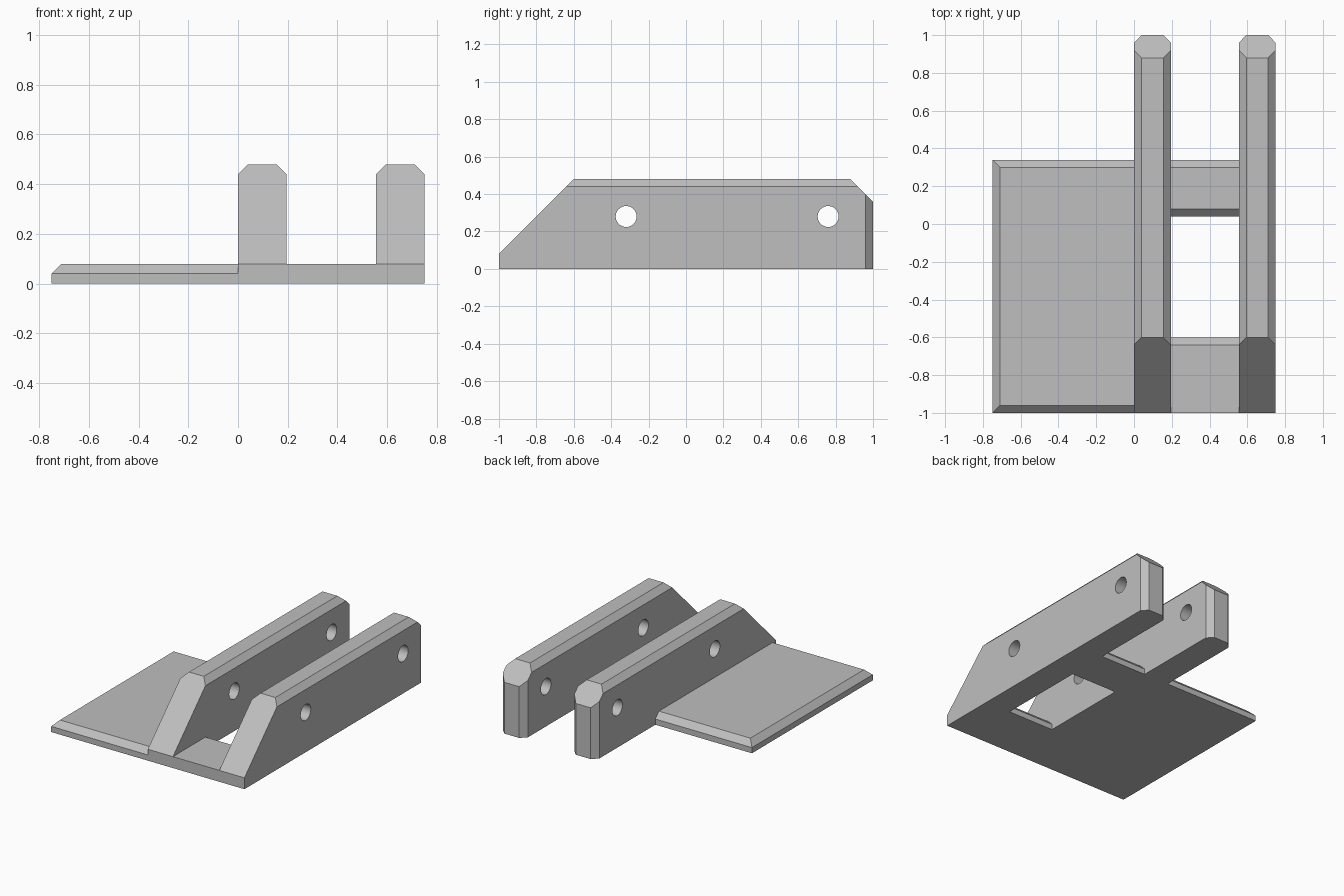
import bpy, bmesh, math
from mathutils import Vector, Matrix

if "Cube" in bpy.data.objects:
    bpy.data.objects.remove(bpy.data.objects["Cube"])

grey = bpy.data.materials.new("light grey")
grey.diffuse_color = (0.52, 0.52, 0.52, 1)
grey.use_nodes = True
grey.node_tree.nodes["Principled BSDF"].inputs["Base Color"].default_value = grey.diffuse_color


def block(name, lo, hi, cuts=(), open_x=()):
    """Box from lo to hi, trimmed by planes (point, outward normal); open_x lists joint ends to leave open."""
    lo, hi = Vector(lo), Vector(hi)
    bm = bmesh.new()
    bmesh.ops.create_cube(bm, size=1, matrix=Matrix.Translation((lo + hi) / 2)
                          @ Matrix.Diagonal((*(hi - lo), 1)))
    for point, normal in cuts:
        geom = bm.verts[:] + bm.edges[:] + bm.faces[:]
        cut = bmesh.ops.bisect_plane(bm, geom=geom, plane_co=point, plane_no=normal,
                                     clear_outer=True)["geom_cut"]
        bmesh.ops.edgeloop_fill(bm, edges=[e for e in cut if isinstance(e, bmesh.types.BMEdge)])
    joints = [f for f in bm.faces
              if any(all(abs(v.co.x - x) < 1e-4 for v in f.verts) for x in open_x)]
    bmesh.ops.delete(bm, geom=joints, context='FACES_ONLY')
    bmesh.ops.recalc_face_normals(bm, faces=bm.faces[:])
    mesh = bpy.data.meshes.new(name)
    bm.to_mesh(mesh)
    bm.free()
    mesh.materials.append(grey)
    obj = bpy.data.objects.new(name, mesh)
    bpy.context.collection.objects.link(obj)
    return obj


C, T, H = 0.04, 0.08, 0.48      # chamfer, plate thickness, rail height
W = 0.195                       # rail width
X1, X2 = 0.0, 0.75 - W          # left side of each rail


def rail(name, x):
    obj = block(name, (x, -1, 0), (x + W, 1, H), [
        ((x, -1, T), (0, -1, 1)),               # long front ramp
        ((x, 0.88, H), (0, 1, 1)),              # rear top bevel
        ((x, 0, H - C), (-1, 0, 1)),            # top side bevels
        ((x + W, 0, H - C), (1, 0, 1)),
        ((x, 1 - C, 0), (-1, 1, 0)),            # rear upright bevels
        ((x + W, 1 - C, 0), (1, 1, 0)),
    ])
    # two pin holes through the rail
    for y in (-0.32, 0.76):
        bpy.ops.mesh.primitive_cylinder_add(vertices=32, radius=0.056, depth=0.5,
                                            location=(x + W / 2, y, 0.28),
                                            rotation=(0, math.pi / 2, 0))
        pin = bpy.context.object
        pin.data.materials.append(grey)
        mod = obj.modifiers.new("pin hole", 'BOOLEAN')
        mod.operation, mod.solver, mod.object = 'DIFFERENCE', 'EXACT', pin
        bpy.ops.object.select_all(action='DESELECT')
        bpy.context.view_layer.objects.active = obj
        obj.select_set(True)
        bpy.ops.object.modifier_apply(modifier=mod.name)
        bpy.data.objects.remove(pin)
    bpy.ops.object.shade_smooth_by_angle(angle=math.radians(30))


rail("left_rail", X1)
rail("right_rail", X2)

# wide side plate, bevelled on its three free edges
block("side_plate", (-0.75, -1, 0), (0, 0.34, T), [
    ((-0.75, 0, T - C), (-1, 0, 1)),
    ((0, -1, T - C), (0, -1, 1)),
    ((0, 0.34, T - C), (0, 1, 1)),
], open_x=(0,))

# cross plates joining the rails
block("front_cross_plate", (X1 + W, -1, 0), (X2, -0.6, T),
      [((0, -0.6, T - C), (0, 1, 1))], open_x=(X1 + W, X2))
block("rear_cross_plate", (X1 + W, 0.04, 0), (X2, 0.34, T),
      [((0, 0.04, T - C), (0, -1, 1)), ((0, 0.34, T - C), (0, 1, 1))], open_x=(X1 + W, X2))
